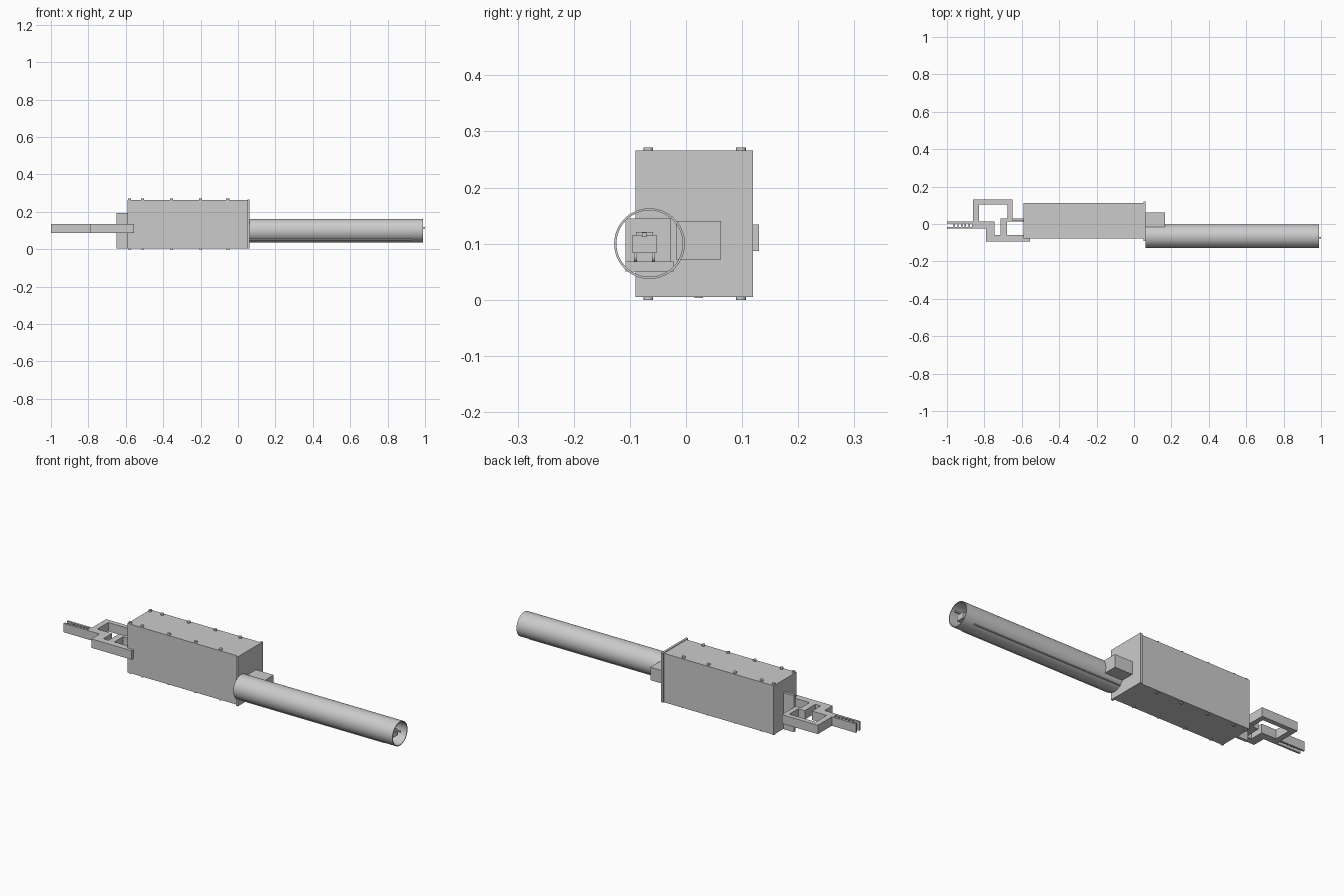
import bpy, bmesh, math
from mathutils import Matrix

if "Cube" in bpy.data.objects:
    bpy.data.objects.remove(bpy.data.objects["Cube"])


def make(name, bm):
    bmesh.ops.recalc_face_normals(bm, faces=bm.faces)
    me = bpy.data.meshes.new(name)
    bm.to_mesh(me)
    bm.free()
    ob = bpy.data.objects.new(name, me)
    bpy.context.collection.objects.link(ob)
    return ob


def box(name, x, y, z):
    bm = bmesh.new()
    bmesh.ops.create_cube(bm, size=1)
    for v in bm.verts:
        v.co = [(a[0] + a[1]) / 2 + c * (a[1] - a[0]) for a, c in zip((x, y, z), v.co)]
    return make(name, bm)


def cylinder(name, centre, r, depth, axis='Z', sides=16):
    rot = {'Z': Matrix(), 'X': Matrix.Rotation(math.pi / 2, 4, 'Y'),
           'Y': Matrix.Rotation(math.pi / 2, 4, 'X')}[axis]
    bm = bmesh.new()
    bmesh.ops.create_cone(bm, cap_ends=True, segments=sides, radius1=r, radius2=r,
                          depth=depth, matrix=Matrix.Translation(centre) @ rot)
    return make(name, bm)


def tube(name, x0, x1, cy, cz, ro, ri, sides=64):
    # closed rectangular section swept around the x axis
    bm = bmesh.new()
    rings = []
    for i in range(sides):
        a = 2 * math.pi * i / sides
        rings.append([bm.verts.new((x, cy + r * math.cos(a), cz + r * math.sin(a)))
                      for x, r in ((x0, ro), (x1, ro), (x1, ri), (x0, ri))])
    for i in range(sides):
        a, b = rings[i], rings[(i + 1) % sides]
        for j in range(4):
            k = (j + 1) % 4
            bm.faces.new((a[j], a[k], b[k], b[j]))
    ob = make(name, bm)
    for o in bpy.context.selected_objects:
        o.select_set(False)
    ob.select_set(True)
    bpy.context.view_layer.objects.active = ob
    bpy.ops.object.shade_smooth_by_angle(angle=math.radians(35))
    return ob


# housing and its front flange
box("housing", (-0.59, 0.05), (-0.077, 0.112), (0.005, 0.263))
box("front_flange", (0.05, 0.062), (-0.09, 0.119), (0.005, 0.266))

# bolts on the lid and on the base
for x in (-0.58, -0.51, -0.355, -0.2, -0.055):
    for y in (-0.067, 0.098):
        cylinder("lid_bolt", (x, y, 0.266), 0.0085, 0.010)
        cylinder("base_bolt", (x, y, 0.005), 0.0085, 0.010)

# side block next to the tube
box("side_block", (0.062, 0.165), (-0.018, 0.062), (0.072, 0.14))

# long open tube with an inner rail whose lower corners break through the wall
TY, TZ = -0.065, 0.10
tube("launch_tube", 0.062, 0.99, TY, TZ, 0.063, 0.059)
box("inner_rail", (0.062, 0.93), (TY - 0.043, TY + 0.043), (0.05, 0.068))
box("breech_block", (0.062, 0.09), (TY - 0.043, TY + 0.038), (0.05, 0.145))

# small carriage on the rail
box("carriage_body", (0.85, 0.97), (-0.095, -0.053), (0.083, 0.115))
box("carriage_roof", (0.86, 0.96), (-0.089, -0.059), (0.115, 0.121))
for x in (0.875, 0.915):
    for y in (-0.09, -0.058):
        cylinder("carriage_wheel", (x, y, 0.076), 0.009, 0.005, 'Y')
box("carriage_tip", (0.97, 1.0), (-0.078, -0.070), (0.112, 0.12))

# rear fin
box("rear_fin", (-0.65, -0.59), (0.015, 0.03), (0.003, 0.195))

# flat linkage frame behind the housing, seen from the top
Z = (0.087, 0.134)
for name, x, y in (
        ("frame_back_bar", (-0.86, -0.65), (0.105, 0.13)),
        ("frame_left_bar", (-0.86, -0.83), (-0.025, 0.105)),
        ("frame_right_bar", (-0.676, -0.65), (0.03, 0.105)),
        ("frame_middle_bar", (-0.83, -0.745), (-0.025, 0.014)),
        ("frame_front_link", (-0.79, -0.745), (-0.093, -0.025)),
        ("frame_front_bar", (-0.745, -0.555), (-0.093, -0.058)),
        ("frame_inner_post", (-0.714, -0.68), (-0.058, 0.03)),
        ("frame_inner_bar", (-0.68, -0.59), (0.014, 0.03))):
    box(name, x, y, Z)

# ladder-like rack at the rear end
box("rack_front_wall", (-1.0, -0.86), (-0.025, -0.015), Z)
box("rack_back_wall", (-1.0, -0.86), (0.004, 0.014), Z)
for i in range(6):
    x = -0.965 + i * 0.02
    box("rack_rung", (x, x + 0.008), (-0.015, 0.004), (0.10, 0.134))
